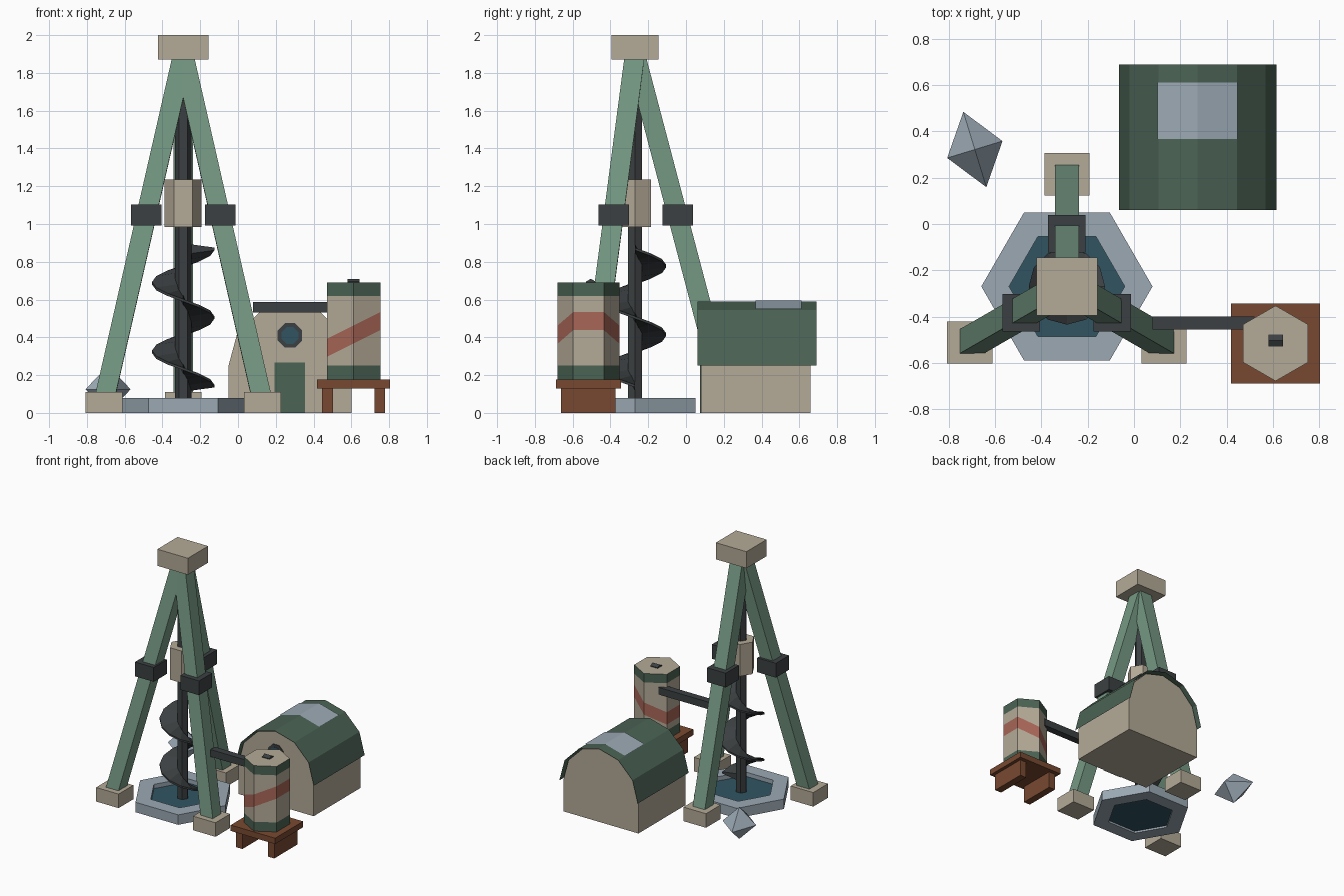
import bpy, bmesh
from math import pi, sin, cos, radians
from mathutils import Vector, Matrix

if "Cube" in bpy.data.objects:
    bpy.data.objects.remove(bpy.data.objects["Cube"])


def material(name, *rgb):
    lin = [((c / 255 + 0.055) / 1.055) ** 2.4 for c in rgb] + [1]
    m = bpy.data.materials.new(name)
    m.use_nodes = True
    m.diffuse_color = lin
    m.node_tree.nodes["Principled BSDF"].inputs["Base Color"].default_value = lin
    return m


BEIGE = material("beige", 180, 170, 151)
GREEN = material("light green", 117, 152, 131)
DARK_GREEN = material("dark green", 75, 99, 84)
CHARCOAL = material("charcoal", 60, 64, 66)
PALE = material("pale blue grey", 155, 169, 180)
TEAL = material("deep teal", 48, 84, 97)
RED = material("faded red", 168, 102, 87)
BROWN = material("brown wood", 120, 73, 49)


def finish(name, bm, *mats, solid=True):
    if solid:
        bmesh.ops.recalc_face_normals(bm, faces=bm.faces)
    mesh = bpy.data.meshes.new(name)
    bm.to_mesh(mesh)
    bm.free()
    for m in mats:
        mesh.materials.append(m)
    ob = bpy.data.objects.new(name, mesh)
    bpy.context.collection.objects.link(ob)
    return ob


def box(name, center, size, mat, rot=None):
    bm = bmesh.new()
    bmesh.ops.create_cube(bm, size=1)
    rot = rot.to_matrix().to_4x4() if rot else Matrix()
    bm.transform(Matrix.Translation(center) @ rot @ Matrix.Diagonal((*size, 1)))
    return finish(name, bm, mat)


def cylinder_mesh(center, radius, depth, sides=6, axis="Z", turn=0.0):
    """Prism whose first corner points along +x, then turned and aimed along an axis."""
    bm = bmesh.new()
    ring = [bm.verts.new((radius * cos(turn + 2 * pi * i / sides),
                          radius * sin(turn + 2 * pi * i / sides), -depth / 2))
            for i in range(sides)]
    base = bm.faces.new(ring)
    top = bmesh.ops.extrude_face_region(bm, geom=[base])["geom"]
    bmesh.ops.translate(bm, vec=(0, 0, depth),
                        verts=[v for v in top if isinstance(v, bmesh.types.BMVert)])
    aim = {"Z": Matrix(), "Y": Matrix.Rotation(pi / 2, 4, "X"),
           "X": Matrix.Rotation(pi / 2, 4, "Y")}[axis]
    bm.transform(Matrix.Translation(center) @ aim)
    return bm


def cylinder(name, mat, *args, **kw):
    return finish(name, cylinder_mesh(*args, **kw), mat)


def arc(cx, cz, r, start, end, steps):
    return [(cx + r * cos(radians(start + (end - start) * i / steps)),
             cz + r * sin(radians(start + (end - start) * i / steps)))
            for i in range(steps + 1)]


def sheet(name, profile, y0, y1, mat):
    """Open strip swept along y from an xz profile."""
    bm = bmesh.new()
    rows = [[bm.verts.new((x, y, z)) for x, z in profile] for y in (y0, y1)]
    for i in range(len(profile) - 1):
        bm.faces.new((rows[0][i], rows[0][i + 1], rows[1][i + 1], rows[1][i]))
    return finish(name, bm, mat, solid=False)


# Drill tower: cap, three legs with feet and collars
AX, AY = -0.29, -0.27
box("tower_cap", (AX, AY, 1.935), (0.265, 0.25, 0.13), BEIGE)
apex = Vector((AX, AY, 1.9))
for label, deg in (("back", 90), ("front_right", 210), ("front_left", 330)):
    out = Vector((cos(radians(deg)), sin(radians(deg)), 0))
    foot = Vector((AX, AY, 0.06)) + out * 0.485
    span = apex - foot
    box(f"{label}_leg", (foot + apex) / 2, (0.105, 0.105, span.length), GREEN,
        Vector((0, 0, 1)).rotation_difference(span))
    foot.z = 0.055
    box(f"{label}_foot", foot, (0.195, 0.182, 0.11), BEIGE)
    box(f"{label}_collar", Vector((AX, AY, 1.048)) + out * 0.227,
        (0.162, 0.162, 0.112), CHARCOAL)

# Drill shaft and motor
cylinder("drill_shaft", CHARCOAL, (AX, AY, 0.96), 0.043, 1.84)
cylinder("drill_motor", BEIGE, (AX, AY, 1.11), 0.098, 0.25)

# Auger blade, thick at the shaft and thin at the rim
bm = bmesh.new()
previous = None
STEPS = 24
for k in range(STEPS + 1):
    a = -2 * pi * k / 12
    z = 0.142 + 0.726 * k / STEPS
    section = [bm.verts.new((AX + r * cos(a), AY + r * sin(a), z + h))
               for r, h in ((0.03, 0.026), (0.165, 0.007), (0.165, -0.007), (0.03, -0.026))]
    if previous:
        for i in range(4):
            j = (i + 1) % 4
            bm.faces.new((previous[i], previous[j], section[j], section[i]))
    if k in (0, STEPS):
        bm.faces.new(section)
    previous = section
finish("auger_blade", bm, CHARCOAL)

# Basin ring with water
bm = bmesh.new()
loop = [bm.verts.new((r, 0, z)) for r, z in ((0.25, 0), (0.37, 0), (0.37, 0.078), (0.25, 0.078))]
edges = [bm.edges.new((loop[i], loop[(i + 1) % 4])) for i in range(4)]
bmesh.ops.spin(bm, geom=loop + edges, cent=(0, 0, 0), axis=(0, 0, 1), angle=2 * pi, steps=6)
bmesh.ops.remove_doubles(bm, verts=bm.verts, dist=0.001)
bm.transform(Matrix.Translation((AX, AY, 0)))
finish("basin_ring", bm, PALE)
cylinder("basin_water", TEAL, (AX, AY, 0.03), 0.25, 0.03)

# Hut: arched walls, curved roof, skylight, door and round window
HX, SPRING = 0.275, 0.25
bm = bmesh.new()
outline = [(HX + 0.325, 0)] + arc(HX, SPRING, 0.325, 0, 180, 6) + [(HX - 0.325, 0)]
wall = bm.faces.new([bm.verts.new((x, 0.08, z)) for x, z in outline])
back = bmesh.ops.extrude_face_region(bm, geom=[wall])["geom"]
bmesh.ops.translate(bm, vec=(0, 0.58, 0),
                    verts=[v for v in back if isinstance(v, bmesh.types.BMVert)])
finish("hut_walls", bm, BEIGE)
sheet("hut_roof", arc(HX, SPRING, 0.34, 0, 180, 6), 0.06, 0.69, DARK_GREEN)
sheet("hut_skylight", arc(HX, SPRING, 0.346, 60, 120, 2), 0.368, 0.612, PALE)
box("hut_door", (HX, 0.077, 0.133), (0.162, 0.008, 0.265), DARK_GREEN)
cylinder("window_frame", CHARCOAL, (HX, 0.077, 0.41), 0.07, 0.008, sides=8, axis="Y", turn=pi / 8)
cylinder("window_glass", TEAL, (HX, 0.074, 0.41), 0.048, 0.008, sides=8, axis="Y", turn=pi / 8)

# Storage tank with end bands and a slanted stripe
TX, TY = 0.612, -0.516
LOW, HIGH, SLOPE, MID, HALF = 0.25, 0.62, 0.5, 0.415, 0.048
bm = cylinder_mesh((TX, TY, 0.433), 0.163, 0.513, turn=pi / 2)
cuts = [(LOW, (0, 0, 1)), (HIGH, (0, 0, 1)),
        (MID - HALF, (-SLOPE, 0, 1)), (MID + HALF, (-SLOPE, 0, 1))]
for z, normal in cuts:
    bmesh.ops.bisect_plane(bm, geom=bm.verts[:] + bm.edges[:] + bm.faces[:],
                           plane_co=(TX, TY, z), plane_no=normal)
bm.normal_update()
for f in bm.faces:
    c = f.calc_center_median()
    if abs(f.normal.z) > 0.5:
        f.material_index = 0
    elif c.z < LOW or c.z > HIGH:
        f.material_index = 1
    elif abs(c.z - MID - SLOPE * (c.x - TX)) < HALF:
        f.material_index = 2
finish("storage_tank", bm, BEIGE, DARK_GREEN, RED)
cylinder("tank_valve", CHARCOAL, (TX, TY + 0.012, 0.68), 0.03, 0.062, axis="X")
box("feed_pipe", (0.3, -0.428, 0.56), (0.44, 0.055, 0.056), CHARCOAL)

# Tank stand
box("stand_top", (TX, TY, 0.153), (0.385, 0.346, 0.046), BROWN)
for label, side in (("right", -1), ("left", 1)):
    box(f"stand_{label}_leg", (TX + side * 0.138, TY - 0.002, 0.067), (0.056, 0.288, 0.134), BROWN)

# Crystal rock lying on the ground
bm = bmesh.new()
rim = [bm.verts.new(p) for p in ((1, 0, 0), (0, 1, 0), (-1, 0, 0), (0, -1, 0))]
for pole in (1, -1):
    tip = bm.verts.new((0, 0, pole))
    for i in range(4):
        bm.faces.new((rim[i], rim[(i + 1) % 4], tip))
bm.transform(Matrix.Translation((-0.688, 0.322, 0.125)) @ Matrix.Rotation(radians(17), 4, "Z")
             @ Matrix.Diagonal((0.125, 0.17, 0.125, 1)))
finish("crystal_rock", bm, PALE)
